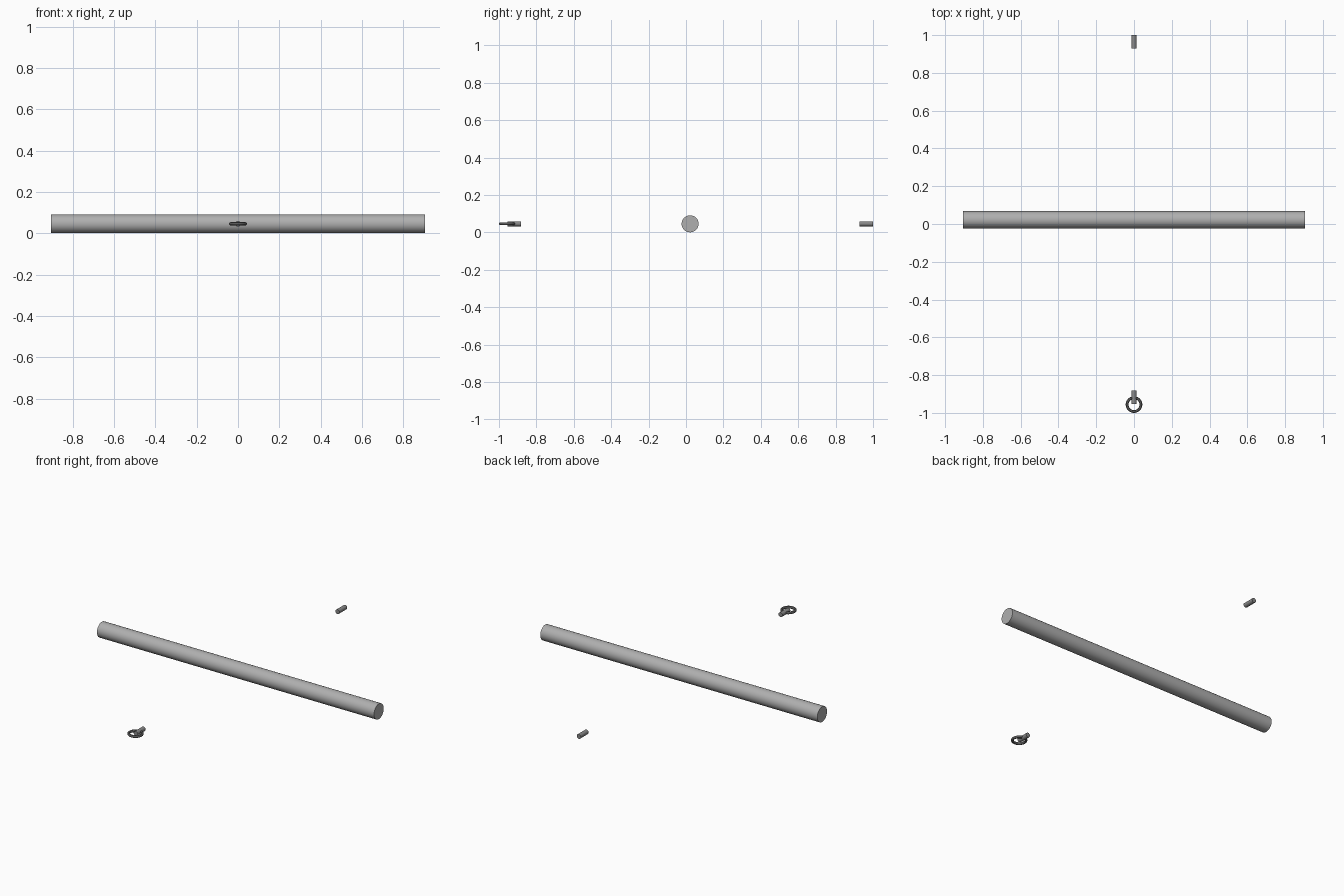
import bpy
from math import pi

if "Cube" in bpy.data.objects:
    bpy.data.objects.remove(bpy.data.objects["Cube"])

Z = 0.046  # shared centre height


def grey(name, v):
    mat = bpy.data.materials.new(name)
    mat.diffuse_color = (v, v, v, 1)
    mat.use_nodes = True
    mat.node_tree.nodes["Principled BSDF"].inputs["Base Color"].default_value = mat.diffuse_color
    return mat


BAR = grey("bar_grey", 0.43)
PIN = grey("pin_grey", 0.25)
RING = grey("ring_dark", 0.10)


def finish(name, mat):
    ob = bpy.context.object
    ob.name = name
    ob.data.materials.append(mat)
    bpy.ops.object.shade_smooth_by_angle()


def rod(name, mat, radius, length, location, rotation, sides):
    bpy.ops.mesh.primitive_cylinder_add(vertices=sides, radius=radius, depth=length,
                                        location=location, rotation=rotation)
    finish(name, mat)


# Long main bar along x
rod("main_bar", BAR, 0.0455, 1.81, (0, 0.022, Z), (0, pi / 2, 0), 32)

# Short pins along y, one at each end
for name, y in (("front_pin", -0.918), ("back_pin", 0.964)):
    rod(name, PIN, 0.0135, 0.072, (0, y, Z), (pi / 2, 0, 0), 24)

# Flat-lying ring on the front pin
bpy.ops.mesh.primitive_torus_add(major_radius=0.0365, minor_radius=0.0075,
                                 major_segments=48, minor_segments=12,
                                 location=(0, -0.956, Z))
finish("pull_ring", RING)
